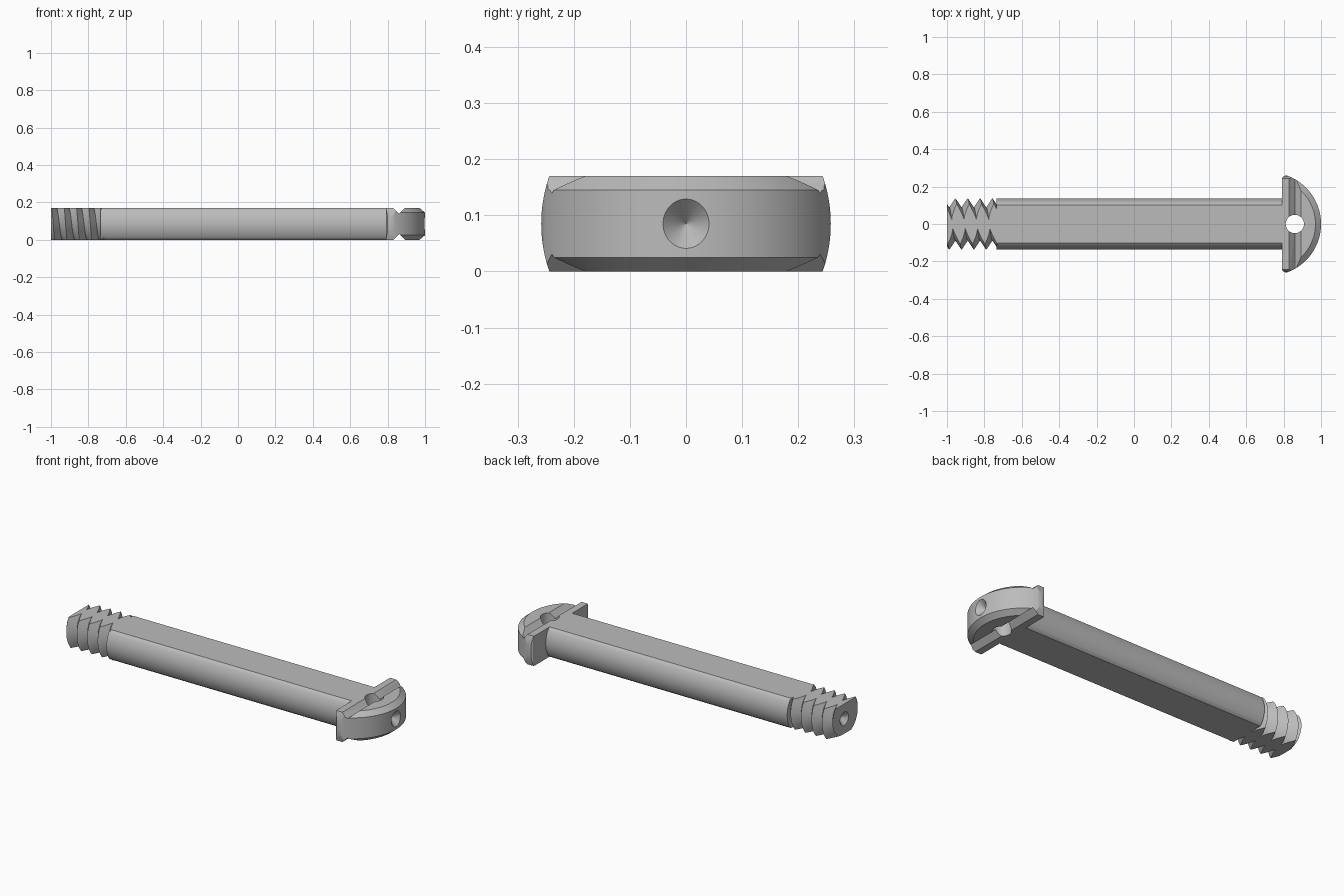
import bpy, bmesh
from math import sin, cos, pi, sqrt, asin, acos

if "Cube" in bpy.data.objects:
    bpy.data.objects.remove(bpy.data.objects["Cube"])

MID, TOP = 0.085, 0.17          # axis height and overall thickness
R = 0.137                       # shaft and thread crest radius

grey = bpy.data.materials.new("plain_grey")
grey.use_nodes = True
grey.diffuse_color = (0.5, 0.5, 0.5, 1)
grey.node_tree.nodes["Principled BSDF"].inputs["Base Color"].default_value = (0.5, 0.5, 0.5, 1)


def make(name, bm):
    bmesh.ops.recalc_face_normals(bm, faces=bm.faces)
    mesh = bpy.data.meshes.new(name)
    bm.to_mesh(mesh)
    bm.free()
    mesh.materials.append(grey)
    ob = bpy.data.objects.new(name, mesh)
    bpy.context.collection.objects.link(ob)
    return ob


def loft(name, rings):
    """Closed skin through rings of equal point count."""
    bm = bmesh.new()
    vs = [[bm.verts.new(p) for p in ring] for ring in rings]
    n = len(vs[0])
    for a, b in zip(vs, vs[1:]):
        for i in range(n):
            j = (i + 1) % n
            bm.faces.new((a[i], a[j], b[j], b[i]))
    bm.faces.new(vs[0])
    bm.faces.new(vs[-1])
    return make(name, bm)


def ring_x(x, r, n=96):
    return [(x, r * cos(2 * pi * i / n), MID + r * sin(2 * pi * i / n)) for i in range(n)]


def boolean(ob, cutter, operation="DIFFERENCE"):
    mod = ob.modifiers.new("cut", "BOOLEAN")
    mod.operation, mod.object, mod.solver = operation, cutter, "EXACT"
    deps = bpy.context.evaluated_depsgraph_get()
    ob.data = bpy.data.meshes.new_from_object(ob.evaluated_get(deps))
    ob.modifiers.clear()
    bpy.data.objects.remove(cutter)


def smooth(ob, degrees=25):
    bpy.ops.object.select_all(action="DESELECT")
    ob.select_set(True)
    bpy.context.view_layer.objects.active = ob
    bpy.ops.object.shade_smooth_by_angle(angle=degrees * pi / 180)


# Shaft: round bar with flats on top and bottom, edges slightly eased
side = asin(0.076 / R)
section = []
for k in range(2):
    arc = [-side + 2 * side * i / 24 for i in range(25)]
    section += [(R * cos(a + k * pi), MID + R * sin(a + k * pi)) for a in arc]
    flat_z = TOP if k == 0 else 0
    sign = 1 if k == 0 else -1
    section += [(sign * 0.102, flat_z), (-sign * 0.102, flat_z)]
shaft = loft("shaft", [[(x, y, z) for y, z in section] for x in (-0.735, 0.8)])
smooth(shaft)

# Thread: one helical strip of crests and roots, trimmed by planes
PITCH, STEPS, ROOT = 0.066, 64, 0.088
bm = bmesh.new()
cols = []
for t in range(-2 * STEPS, 7 * STEPS):
    a = 2 * pi * t / STEPS
    x = -0.955 + PITCH * t / STEPS
    cols.append([bm.verts.new((x + s * PITCH / 2, r * cos(a), MID + r * sin(a)))
                 for s, r in ((0, R), (1, ROOT))])
for i in range(len(cols) - STEPS - 1):
    p, q = cols[i], cols[i + 1]
    u, v = cols[i + STEPS], cols[i + STEPS + 1]
    bm.faces.new((p[0], q[0], q[1], p[1]))
    bm.faces.new((p[1], q[1], v[0], u[0]))
for co, no in (((-1, 0, 0), (-1, 0, 0)), ((-0.71, 0, 0), (1, 0, 0)),
               ((0, 0, TOP), (0, 0, 1)), ((0, 0, 0), (0, 0, -1))):
    cut = bmesh.ops.bisect_plane(bm, geom=bm.verts[:] + bm.edges[:] + bm.faces[:], dist=1e-6,
                                 plane_co=co, plane_no=no, clear_outer=True)
    edges = [e for e in cut["geom_cut"] if isinstance(e, bmesh.types.BMEdge)]
    bmesh.ops.edgeloop_fill(bm, edges=edges)
    loose = [v for v in bm.verts if not v.link_faces]
    bmesh.ops.delete(bm, geom=loose, context="VERTS")
thread = make("thread", bm)
boolean(thread, loft("tip_center_cut", [ring_x(-1.02, 0.058, 48), ring_x(-0.963, 0.001, 48)]))
smooth(thread)

# Head: arched outline with chamfered front rim
CX, ARC = 0.725, 0.275


def outline(inset):
    half = [(0.79, 0.235), (0.793, 0.248), (0.8, 0.255), (0.81, 0.2585)]
    end = acos((0.82 - CX) / ARC)
    for i in range(33):
        a = end * (1 - i / 32)
        r = ARC - (inset if CX + ARC * cos(a) > 0.855 else 0)
        half.append((CX + r * cos(a), r * sin(a)))
    return half + [(x, -y) for x, y in half[-2::-1]]


head = loft("head", [[(x, y, z) for x, y in outline(inset)]
                     for z, inset in ((0, 0.03), (0.025, 0), (0.145, 0), (TOP, 0.03))])
boolean(head, loft("round_limit", [ring_x(0.7, 0.258, 160), ring_x(1.1, 0.258, 160)]), "INTERSECT")

# V grooves across the head, above and below
for base, d in ((TOP, 1), (0, -1)):
    vee = [(0.81, base + d * 0.02), (0.861, base - d * 0.031), (0.912, base + d * 0.02)]
    boolean(head, loft("groove_cut", [[(x, y, z) for x, z in vee] for y in (-0.4, 0.4)]))

# Cross hole through the grooves and conical dimple in the front
hole = [[(0.86 + 0.049 * cos(i * pi / 24), 0.049 * sin(i * pi / 24), z) for i in range(48)]
        for z in (-0.1, 0.3)]
boolean(head, loft("hole_cut", hole))
boolean(head, loft("dimple_cut", [ring_x(1.02, 0.064, 48), ring_x(0.957, 0.001, 48)]))
smooth(head)
